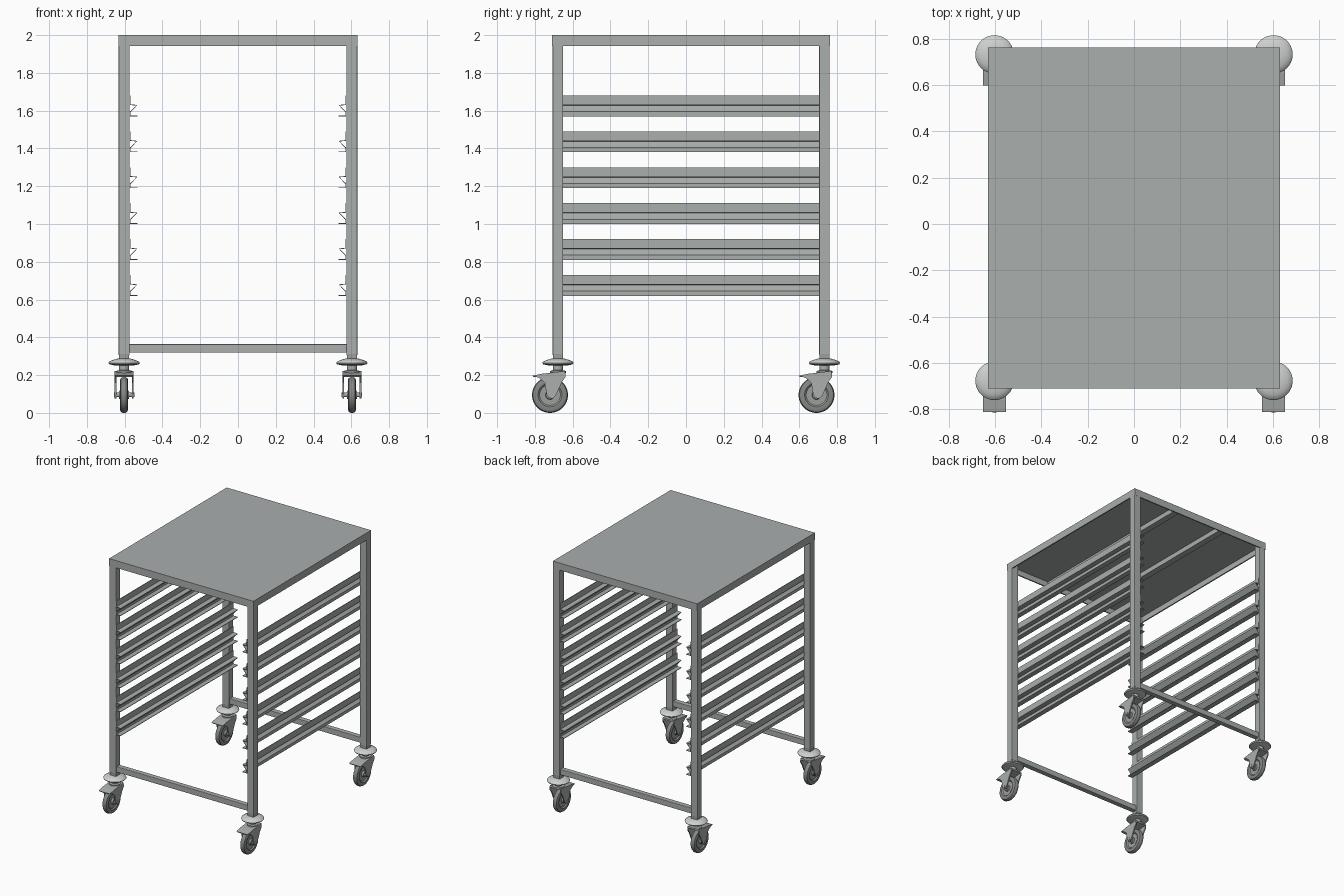
import bpy, bmesh, math
from mathutils import Matrix, Vector

if "Cube" in bpy.data.objects:
    bpy.data.objects.remove(bpy.data.objects["Cube"])


def material(name, rgb):
    m = bpy.data.materials.new(name)
    m.diffuse_color = (*rgb, 1)
    m.use_nodes = True
    m.node_tree.nodes["Principled BSDF"].inputs["Base Color"].default_value = m.diffuse_color
    return m


STEEL = material("brushed steel", (0.40, 0.425, 0.42))
TYRE = material("grey rubber", (0.24, 0.25, 0.245))
HUB = material("wheel hub grey", (0.33, 0.345, 0.34))
BUMPER = material("pale bumper", (0.62, 0.63, 0.63))


def finish(name, bm, mat, smooth=False, bevel=0.0):
    bmesh.ops.recalc_face_normals(bm, faces=bm.faces)
    me = bpy.data.meshes.new(name)
    bm.to_mesh(me)
    bm.free()
    me.materials.append(mat)
    ob = bpy.data.objects.new(name, me)
    bpy.context.collection.objects.link(ob)
    if bevel:
        mod = ob.modifiers.new("soft edges", 'BEVEL')
        mod.width, mod.segments = bevel, 2
    if smooth:
        bpy.ops.object.select_all(action='DESELECT')
        ob.select_set(True)
        bpy.context.view_layer.objects.active = ob
        bpy.ops.object.shade_smooth_by_angle(angle=math.radians(35))
    return ob


def box(name, x, y, z, mat=STEEL, bevel=0.0):
    """Box from (min, max) pairs."""
    bm = bmesh.new()
    size = [b - a for a, b in (x, y, z)]
    mid = [(a + b) / 2 for a, b in (x, y, z)]
    bmesh.ops.create_cube(bm, size=1, matrix=Matrix.Translation(mid) @ Matrix.Diagonal((*size, 1)))
    return finish(name, bm, mat, bevel=bevel)


def extrude(name, pts, shift, mat=STEEL):
    """Closed 3D outline pushed along a vector into a solid."""
    bm = bmesh.new()
    face = bm.faces.new([bm.verts.new(p) for p in pts])
    res = bmesh.ops.extrude_face_region(bm, geom=[face], use_keep_orig=True)
    moved = [g for g in res["geom"] if isinstance(g, bmesh.types.BMVert)]
    bmesh.ops.translate(bm, vec=shift, verts=moved)
    return finish(name, bm, mat)


def lathe(name, profile, centre, axis, mat, steps=40):
    """Spin (radius, height) points around the z or x axis."""
    bm = bmesh.new()
    vs = [bm.verts.new((r, 0, h)) for r, h in profile]
    edges = [bm.edges.new(p) for p in zip(vs, vs[1:])]
    bmesh.ops.spin(bm, geom=vs + edges, cent=(0, 0, 0), axis=(0, 0, 1),
                   angle=math.tau, steps=steps, use_duplicate=False)
    bmesh.ops.remove_doubles(bm, verts=bm.verts, dist=1e-5)
    rot = Matrix.Rotation(math.pi / 2, 4, 'Y') if axis == 'X' else Matrix()
    bm.transform(Matrix.Translation(centre) @ rot)
    return finish(name, bm, mat, smooth=True)


FRONT, BACK = -0.71, 0.762      # y limits of the frame
HALF = 0.632                    # half width of the frame
POST_X, POST_Y = 0.603, (-0.678, 0.733)

# Tray-shaped top: sheet, turned-down rims and stiffeners below
box("top_sheet", (-HALF, HALF), (FRONT, BACK), (1.988, 2.0))
for y, n in ((FRONT, "front"), (BACK - 0.01, "back")):
    box(f"top_rim_{n}", (-HALF, HALF), (y, y + 0.01), (1.943, 1.99))
for s, n in ((-1, "left"), (1, "right")):
    x = sorted((s * HALF, s * (HALF - 0.01)))
    box(f"top_rim_{n}", x, (FRONT, BACK), (1.943, 1.99))
    box(f"top_stiffener_{n}", (s * 0.22 - 0.025, s * 0.22 + 0.025), (FRONT + 0.01, BACK - 0.01), (1.95, 1.99))

# Cross rails low at the front and back
for y, n in zip(POST_Y, ("front", "back")):
    box(f"lower_rail_{n}", (-0.575, 0.575), (y - 0.02, y + 0.02), (0.32, 0.364), bevel=0.003)

# Tray slides: thin folded sheet, K-shaped in section (distance from post, height)
T = 0.004
FOLD = [(0, 0.11), (0, 0.06), (0.034, 0.057), (0.007, 0.03), (0, 0.025), (0, 0), (0.04, 0)]
INNER = [(0.04, T), (T, T), (T, 0.022), (0.01, 0.027), (0.04, 0.06), (T, 0.064), (T, 0.11)]
for s, side in ((-1, "left"), (1, "right")):
    for i in range(6):
        z = 0.62 + 0.19 * i
        pts = [(s * (0.573 - d), FRONT + 0.003, z + h) for d, h in FOLD + INNER]
        extrude(f"tray_slide_{side}_{i + 1}", pts, (0, BACK - FRONT - 0.006, 0))

# Fork cheek outline relative to the post axis (y, z)
CHEEK = [(-0.135, 0.197), (-0.085, 0.207), (0.038, 0.222), (0.04, 0.19), (0.022, 0.165),
         (-0.012, 0.09), (-0.03, 0.075), (-0.05, 0.08), (-0.06, 0.10), (-0.07, 0.16), (-0.10, 0.185)]

for s, side in ((-1, "left"), (1, "right")):
    for y, end in zip(POST_Y, ("front", "back")):
        x, tag = s * POST_X, f"{end}_{side}"
        # Square corner post and its end plug
        box(f"post_{tag}", (x - 0.029, x + 0.029), (y - 0.028, y + 0.028), (0.305, 1.99), bevel=0.004)
        box(f"post_plug_{tag}", (x - 0.027, x + 0.027), (y - 0.026, y + 0.026), (0.28, 0.306), HUB)
        # Round bumper disc and swivel stem
        lathe(f"bumper_{tag}", [(0, 0.287), (0.035, 0.287), (0.06, 0.28), (0.078, 0.272), (0.083, 0.264),
                                (0.078, 0.257), (0.05, 0.251), (0, 0.251)], (x, y, 0), 'Z', BUMPER)
        lathe(f"caster_stem_{tag}", [(0, 0.255), (0.027, 0.255), (0.027, 0.226), (0.042, 0.222),
                                     (0.042, 0.21), (0, 0.21)], (x, y, 0), 'Z', STEEL, 28)
        # Fork: two cheeks and a sloping crown
        for c in (-1, 1):
            cx = x + c * 0.041
            extrude(f"fork_cheek_{tag}_{'a' if c < 0 else 'b'}",
                    [(cx, y + a, b) for a, b in CHEEK], (c * 0.009, 0, 0))
        crown = [(-0.135, 0.197), (-0.085, 0.207), (0.038, 0.222), (0.04, 0.21), (-0.085, 0.196), (-0.13, 0.19)]
        extrude(f"fork_crown_{tag}", [(x - 0.042, y + a, b) for a, b in crown], (0.084, 0, 0))
        # Wheel: rounded tyre, dished hub and axle
        centre = (x, y - 0.042, 0.095)
        lathe(f"tyre_{tag}", [(0.062, -0.019), (0.08, -0.021), (0.09, -0.016), (0.095, -0.006), (0.095, 0.006),
                              (0.09, 0.016), (0.08, 0.021), (0.062, 0.019), (0.062, -0.019)], centre, 'X', TYRE, 48)
        lathe(f"hub_{tag}", [(0, -0.026), (0.022, -0.026), (0.024, -0.012), (0.055, -0.012), (0.063, -0.02),
                             (0.063, 0.02), (0.055, 0.012), (0.024, 0.012), (0.022, 0.026), (0, 0.026)],
              centre, 'X', HUB, 40)
        lathe(f"axle_{tag}", [(0, -0.054), (0.012, -0.054), (0.012, 0.054), (0, 0.054)], centre, 'X', STEEL, 16)
